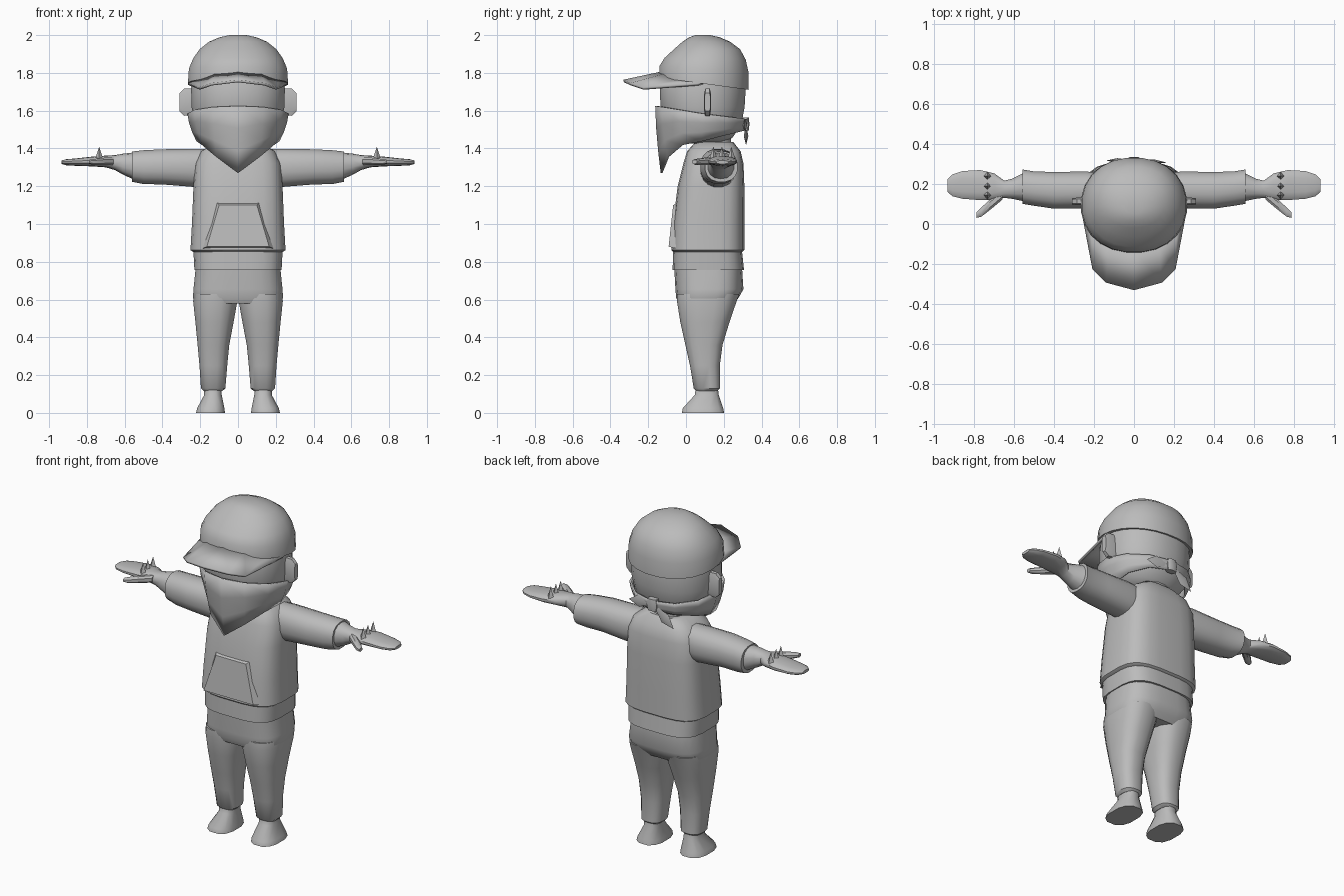
import bpy, bmesh, math
from mathutils import Vector

GREY = bpy.data.materials.new("plain_grey")
GREY.diffuse_color = (0.5, 0.5, 0.5, 1)


def finish(name, verts, faces, angle=40, thick=0, mirror=False):
    me = bpy.data.meshes.new(name)
    bm = bmesh.new()
    vs = [bm.verts.new(v) for v in verts]
    for f in faces:
        bm.faces.new([vs[i] for i in f])
    if mirror:
        geom = bm.verts[:] + bm.edges[:] + bm.faces[:]
        bmesh.ops.mirror(bm, geom=geom, axis='X', merge_dist=0.0001)
    bmesh.ops.remove_doubles(bm, verts=bm.verts[:], dist=0.0005)
    bmesh.ops.recalc_face_normals(bm, faces=bm.faces[:])
    bm.to_mesh(me)
    bm.free()
    me.materials.append(GREY)
    ob = bpy.data.objects.new(name, me)
    bpy.context.collection.objects.link(ob)
    if thick:
        mod = ob.modifiers.new("thickness", 'SOLIDIFY')
        mod.thickness = thick
        mod.offset = 0
    bpy.ops.object.select_all(action='DESELECT')
    ob.select_set(True)
    bpy.context.view_layer.objects.active = ob
    bpy.ops.object.shade_smooth_by_angle(angle=math.radians(angle))
    return ob


def loft(name, rings, n=16, p=2.4, axis='Z', side=1, angle=40, shape=None, caps=True):
    """Rings are (position, low u, high u, low v, high v); u,v = x,y or y,z."""
    verts, faces = [], []
    for pos, u0, u1, v0, v1 in rings:
        for i in range(n):
            a = 2 * math.pi * (i + 0.5) / n
            c, s = math.cos(a), math.sin(a)
            u = (u0 + u1) / 2 + (u1 - u0) / 2 * math.copysign(abs(c) ** (2 / p), c)
            v = (v0 + v1) / 2 + (v1 - v0) / 2 * math.copysign(abs(s) ** (2 / p), s)
            co = (u * side, v, pos) if axis == 'Z' else (pos * side, u, v)
            verts.append(shape(*co) if shape else co)
    for r in range(len(rings) - 1):
        for i in range(n):
            j = (i + 1) % n
            faces.append((r * n + i, r * n + j, r * n + n + j, r * n + n + i))
    if caps:
        faces.append(tuple(range(n)))
        faces.append(tuple(range(len(verts) - n, len(verts))))
    return finish(name, verts, faces, angle)


def sym(z, hx, y0, y1):
    return (z, -hx, hx, y0, y1)


# Sweater body, hem band and front pouch
loft("sweater", [sym(0.85, 0.235, -0.065, 0.295), sym(0.862, 0.253, -0.078, 0.31),
                 sym(1.0, 0.245, -0.07, 0.31), sym(1.2, 0.237, -0.045, 0.31),
                 sym(1.32, 0.228, -0.015, 0.305), sym(1.385, 0.195, 0.005, 0.29),
                 sym(1.435, 0.12, 0.05, 0.25)], n=24, p=3.4)
loft("hem_band", [sym(0.757, 0.232, -0.072, 0.308), sym(0.87, 0.238, -0.068, 0.296)], n=24, p=3.4)
pouch = [(0.19, -0.05, 0.87), (0.12, -0.035, 1.12), (0.165, -0.092, 0.88), (0.1, -0.068, 1.1)]
pv = [(s * x, y, z) for x, y, z in pouch for s in (-1, 1)]
finish("front_pouch", pv, [(4, 5, 7, 6), (0, 1, 5, 4), (2, 6, 7, 3), (0, 4, 6, 2), (1, 3, 7, 5)], 25)

# Trousers
loft("trouser_hips", [sym(0.58, 0.225, -0.04, 0.255), sym(0.61, 0.24, -0.053, 0.28),
                      sym(0.655, 0.237, -0.057, 0.305), sym(0.78, 0.224, -0.064, 0.297)], n=24, p=3)
for side, tag in ((-1, "left"), (1, "right")):
    loft(tag + "_trouser_leg", [(0.115, 0.083, 0.182, 0.055, 0.165), (0.13, 0.066, 0.197, 0.04, 0.182),
                                (0.25, 0.056, 0.205, 0.02, 0.18), (0.36, 0.045, 0.215, -0.005, 0.195),
                                (0.48, 0.022, 0.227, -0.032, 0.232), (0.59, 0.002, 0.239, -0.05, 0.27),
                                (0.63, 0.002, 0.236, -0.05, 0.285)], p=2.6, side=side)
    # Shoes
    loft(tag + "_shoe", [(0, 0.067, 0.224, -0.025, 0.205), (0.025, 0.07, 0.218, -0.02, 0.2),
                         (0.095, 0.085, 0.18, 0.045, 0.175), (0.135, 0.085, 0.18, 0.05, 0.17)],
         n=12, p=2.6, side=side)
    # Sleeves
    loft(tag + "_sleeve", [(0.12, 0.09, 0.25, 1.2, 1.4), (0.24, 0.075, 0.265, 1.195, 1.4),
                           (0.4, 0.075, 0.262, 1.208, 1.397), (0.5, 0.09, 0.265, 1.21, 1.392),
                           (0.56, 0.1, 0.275, 1.222, 1.385)], p=2.3, axis='X', side=side)
    # Cuff, wrist and flat mitten hand
    loft(tag + "_hand", [(0.54, 0.11, 0.265, 1.23, 1.38), (0.61, 0.125, 0.228, 1.262, 1.372),
                         (0.65, 0.13, 0.218, 1.285, 1.365), (0.7, 0.12, 0.255, 1.3, 1.362),
                         (0.77, 0.118, 0.272, 1.305, 1.357), (0.86, 0.125, 0.267, 1.308, 1.347),
                         (0.91, 0.138, 0.25, 1.311, 1.343), (0.934, 0.16, 0.225, 1.318, 1.336)],
         n=14, p=2.3, axis='X', side=side)
    loft(tag + "_thumb", [(0.66, 0.12, 0.18, 1.31, 1.355), (0.71, 0.078, 0.135, 1.31, 1.352),
                          (0.765, 0.035, 0.085, 1.312, 1.345), (0.79, 0.03, 0.058, 1.318, 1.34)],
         n=8, axis='X', side=side)
    # Knuckle spikes
    for k, y in enumerate((0.145, 0.19, 0.24)):
        x = 0.735 * side
        base = [(x + 0.021 * math.cos(a), y + 0.021 * math.sin(a), 1.345)
                for a in (0, math.pi / 2, math.pi, 1.5 * math.pi)]
        finish(f"{tag}_spike_{k + 1}", base + [(x, y, 1.41)],
               [(0, 1, 4), (1, 2, 4), (2, 3, 4), (3, 0, 4), (0, 1, 2, 3)], 10)
    # Ears
    loft(tag + "_ear", [(0.22, 0.095, 0.133, 1.575, 1.72), (0.285, 0.095, 0.133, 1.57, 1.72),
                        (0.31, 0.097, 0.13, 1.595, 1.695)], n=8, p=4, axis='X', side=side, angle=30)

# Neck and head
loft("neck", [sym(1.36, 0.1, 0.04, 0.24), sym(1.5, 0.1, 0.04, 0.24)])
loft("head", [sym(1.425, 0.1, 0.0, 0.2), sym(1.46, 0.18, -0.06, 0.25), sym(1.53, 0.23, -0.11, 0.295),
              sym(1.62, 0.248, -0.137, 0.312), sym(1.72, 0.25, -0.14, 0.318),
              sym(1.84, 0.23, -0.1, 0.3)], n=24, p=2.2)


# Cap crown, its rim sloping down to the back
def slope(x, y, z):
    return (x, y, z - 0.135 * (y - 0.09) * max(0, min(1, (1.9 - z) / 0.15)))


loft("cap_crown", [sym(1.745, 0.245, -0.135, 0.31), sym(1.743, 0.267, -0.145, 0.333),
                   sym(1.82, 0.262, -0.142, 0.333), sym(1.875, 0.24, -0.115, 0.318),
                   sym(1.925, 0.205, -0.065, 0.288), sym(1.965, 0.155, -0.02, 0.235),
                   sym(1.988, 0.1, 0.015, 0.18), sym(2.0, 0.045, 0.05, 0.13)],
     n=24, p=2.15, shape=slope)

# Cap brim
inner = [(0, -0.13, 1.8), (0.12, -0.11, 1.79), (0.21, -0.03, 1.762), (0.256, 0.09, 1.745)]
outer = [(0, -0.33, 1.757), (0.14, -0.292, 1.74), (0.205, -0.225, 1.717), (0.258, 0.06, 1.738)]
finish("cap_brim", inner + outer, [(i, i + 1, i + 5, i + 4) for i in range(3)],
       30, thick=0.014, mirror=True)

# Face bandana: (drop scale, bottom height) from front round to back
drop = [(0.88, 1.27), (0.85, 1.355), (0.82, 1.42), (0.82, 1.44), (0.88, 1.468), (0.94, 1.49), (0.97, 1.5)]
bv, steps = [], 4
for i, (s, zb) in enumerate(drop):
    a = math.radians(30 * i)
    top_z = 1.585 + 0.04 * math.cos(a) - 0.0 if i < 3 else 1.585 + 0.03 * math.cos(a)
    for k in range(steps):
        t = k / (steps - 1)
        sc = 1 + (s - 1) * t ** 1.6
        x = 0 if i in (0, 6) else 0.263 * math.sin(a) * sc
        bv.append((x, 0.085 - 0.243 * math.cos(a) * sc, top_z + (zb - top_z) * t))
bf = [(i * steps + k, i * steps + k + 1, (i + 1) * steps + k + 1, (i + 1) * steps + k)
      for i in range(6) for k in range(steps - 1)]
finish("face_bandana", bv, bf, 45, thick=0.01, mirror=True)

# Bandana knot and its two loose tails
loft("bandana_knot", [sym(1.495, 0.028, 0.295, 0.333), sym(1.53, 0.035, 0.29, 0.337),
                      sym(1.565, 0.028, 0.295, 0.333)], n=8, p=4)
for tag, tip in (("right", (0.165, 0.308, 1.515)), ("left", (-0.14, 0.318, 1.418))):
    root, tip = Vector((0, 0.318, 1.535)), Vector(tip)
    across = (tip - root).cross(Vector((0, 1, 0))).normalized() * 0.036
    mid = root.lerp(tip, 0.6)
    out = Vector((0, 0.012, 0))
    finish(tag + "_bandana_tail", [root, mid + across, tip, mid - across, mid + out, mid - out],
           [(i, (i + 1) % 4, c) for i in range(4) for c in (4, 5)], 50)
